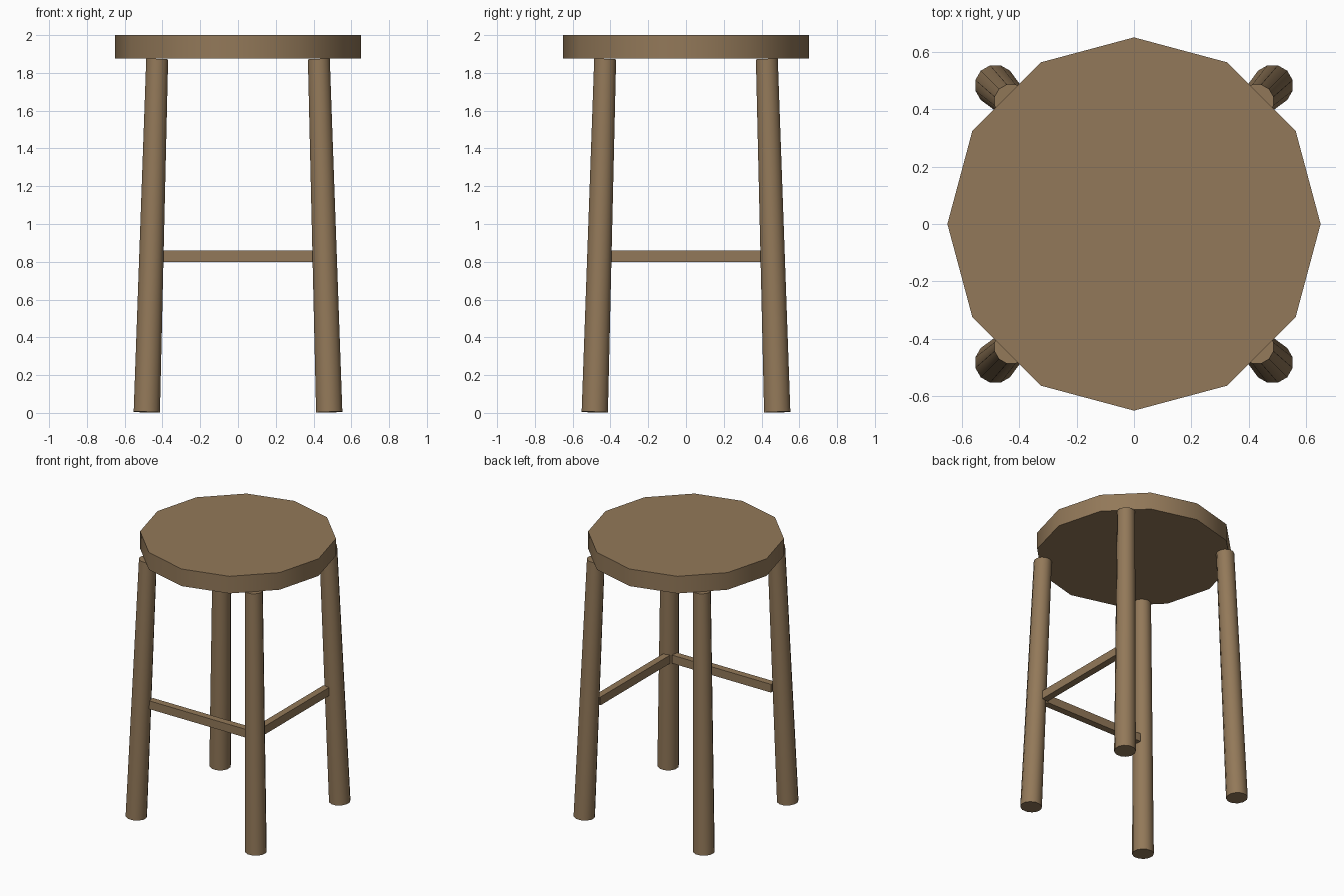
import bpy
from mathutils import Vector

if "Cube" in bpy.data.objects:
    bpy.data.objects.remove(bpy.data.objects["Cube"])


def wood(name, color):
    m = bpy.data.materials.new(name)
    m.diffuse_color = color
    m.use_nodes = True
    m.node_tree.nodes["Principled BSDF"].inputs["Base Color"].default_value = m.diffuse_color
    return m


WOOD = wood("wood", (0.29, 0.19, 0.10, 1))


def finish(name, smooth=True):
    ob = bpy.context.object
    ob.name = name
    ob.data.materials.append(WOOD)
    if smooth:
        bpy.ops.object.shade_smooth_by_angle(angle=0.7)
    return ob


# Twelve-sided seat, corners on the x and y axes
bpy.ops.mesh.primitive_cylinder_add(vertices=12, radius=0.65, depth=0.125,
                                    location=(0, 0, 1.9375))
finish("seat")

# Four splayed legs, tapering towards the top
for sx, side in ((-1, "left"), (1, "right")):
    for sy, end in ((-1, "front"), (1, "back")):
        foot = Vector((sx * 0.483, sy * 0.483, 0.004))
        top = Vector((sx * 0.428, sy * 0.428, 1.873))
        axis = top - foot
        bpy.ops.mesh.primitive_cone_add(
            vertices=12, radius1=0.072, radius2=0.06, depth=axis.length,
            location=(foot + top) / 2,
            rotation=axis.to_track_quat('Z', 'Y').to_euler())
        finish(f"{end}_{side}_leg")

# Two square stretchers: front and right only
for name, loc, size in (("front_stretcher", (0, -0.435, 0.83), (0.80, 0.05, 0.06)),
                        ("right_stretcher", (0.435, 0, 0.83), (0.05, 0.80, 0.06))):
    bpy.ops.mesh.primitive_cube_add(size=1, location=loc)
    bpy.context.object.scale = size
    bpy.ops.object.transform_apply(location=False, rotation=False, scale=True)
    finish(name, smooth=False)
